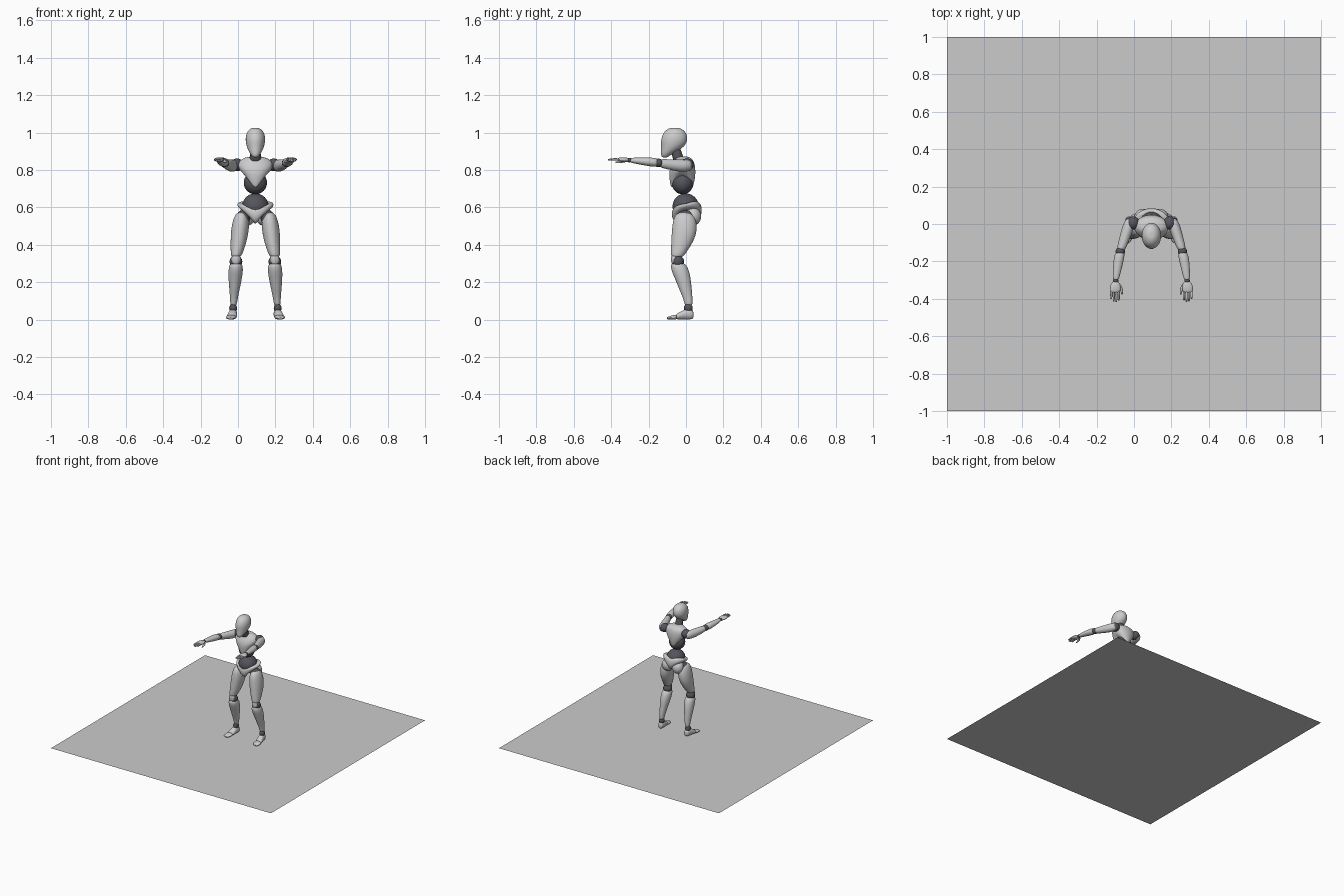
import bpy, bmesh, math
from mathutils import Vector

CX = 0.093          # the figure stands a little right of the floor centre
N = 16
dark = bpy.data.materials.new("dark_joint")
dark.diffuse_color = (0.09, 0.09, 0.11, 1)


def finish(name, bm, mirror=False, mat=None, levels=2):
    bmesh.ops.recalc_face_normals(bm, faces=bm.faces)
    me = bpy.data.meshes.new(name)
    bm.to_mesh(me)
    bm.free()
    for p in me.polygons:
        p.use_smooth = True
    ob = bpy.data.objects.new(name, me)
    ob.location.x = CX
    bpy.context.collection.objects.link(ob)
    if mat:
        me.materials.append(mat)
    if mirror:
        m = ob.modifiers.new("mirror", 'MIRROR')
        m.use_mirror_merge = False
    if levels:
        s = ob.modifiers.new("smooth", 'SUBSURF')
        s.levels = s.render_levels = levels
    return ob


def loft(name, rings, axis='z', sag=None, mirror=False, mat=None, levels=2):
    """Rings: (position on axis, centre a, centre b, radius a, radius b)."""
    bm = bmesh.new()
    loops = []
    for i, (h, a, b, ra, rb) in enumerate(rings):
        loop = []
        for k in range(N):
            t = math.tau * k / N
            u = a + ra * 1.025 * math.cos(t)
            v = b + rb * 1.025 * math.sin(t)
            w = h + (sag(t, i) if sag else 0)
            loop.append(bm.verts.new((u, v, w) if axis == 'z' else (u, w, v)))
        loops.append(loop)
    for p, q in zip(loops, loops[1:]):
        for k in range(N):
            bm.faces.new((p[k], p[(k + 1) % N], q[(k + 1) % N], q[k]))
    # rounded caps
    for loop in (loops[0], loops[-1]):
        c = sum((v.co for v in loop), Vector()) / N
        tip = bm.verts.new(c)
        for k in range(N):
            bm.faces.new((loop[k], loop[(k + 1) % N], tip))
    return finish(name, bm, mirror, mat, levels)


def ball(name, c, r, mirror=False, mat=dark):
    bm = bmesh.new()
    bmesh.ops.create_uvsphere(bm, u_segments=32, v_segments=16, radius=1)
    for v in bm.verts:
        v.co = Vector((v.co[i] * r[i] + c[i] for i in range(3)))
    return finish(name, bm, mirror, mat, 0)


# floor sheet
bpy.ops.mesh.primitive_plane_add(size=2)
bpy.context.object.name = "floor_sheet"

# head and neck
loft("head", [(0.868, 0, -0.112, 0.012, 0.014), (0.878, 0, -0.110, 0.022, 0.024),
              (0.90, 0, -0.090, 0.036, 0.044), (0.93, 0, -0.068, 0.048, 0.064),
              (0.96, 0, -0.063, 0.053, 0.071), (0.99, 0, -0.060, 0.050, 0.065),
              (1.013, 0, -0.060, 0.038, 0.049), (1.026, 0, -0.060, 0.018, 0.024)])
loft("neck", [(0.84, 0, -0.03, 0.036, 0.034), (0.87, 0, -0.045, 0.029, 0.028),
              (0.92, 0, -0.055, 0.027, 0.027)], mat=dark)


# rib cage: pointed front and back, arched open at the sides
def rib_sag(t, i):
    return 0.085 * abs(math.cos(t)) * (1, 0.95, 0.6, 0.2, 0, 0, 0)[i]


loft("chest", [(0.690, 0, -0.022, 0.056, 0.052), (0.705, 0, -0.022, 0.068, 0.061),
               (0.745, 0, -0.020, 0.080, 0.068), (0.790, 0, -0.020, 0.087, 0.071),
               (0.830, 0, -0.015, 0.096, 0.062), (0.855, 0, -0.010, 0.082, 0.048),
               (0.872, 0, -0.018, 0.042, 0.034)], sag=rib_sag)

# waist balls
ball("upper_waist", (0, -0.018, 0.732), (0.062, 0.058, 0.062))
ball("lower_waist", (0, -0.002, 0.605), (0.071, 0.070, 0.070))


# pelvis: low at the crotch, high over the hips, dipping at the front of the belt
def hip_sag(t, i):
    c, s = abs(math.cos(t)), math.sin(t)
    low = 0.085 * c + 0.015 * max(s, 0)
    top = 0.032 * c + 0.035 * max(s, 0)
    f = i / 5
    return low * (1 - f) + top * f


loft("pelvis", [(0.497, 0, 0.005, 0.032, 0.035), (0.508, 0, 0.004, 0.060, 0.062),
                (0.530, 0, 0.005, 0.084, 0.077), (0.555, 0, 0.005, 0.098, 0.081),
                (0.580, 0, 0.003, 0.096, 0.076), (0.588, 0, 0.002, 0.080, 0.068)],
     sag=hip_sag)
ball("buttock", (0.046, 0.035, 0.552), (0.045, 0.046, 0.050), True, None)

# legs
ball("hip_joint", (0.066, 0, 0.545), (0.038, 0.05, 0.04), True)
loft("thigh", [(0.335, 0.104, -0.047, 0.024, 0.030), (0.350, 0.101, -0.043, 0.031, 0.038),
               (0.40, 0.092, -0.025, 0.040, 0.054), (0.45, 0.086, -0.012, 0.046, 0.065),
               (0.50, 0.080, -0.007, 0.047, 0.066), (0.545, 0.076, -0.008, 0.040, 0.058),
               (0.572, 0.076, -0.008, 0.024, 0.038)], mirror=True)
ball("knee", (0.104, -0.043, 0.31), (0.034, 0.033, 0.033), True)
loft("knee_cap", [(0.295, 0.104, -0.064, 0.016, 0.012), (0.318, 0.104, -0.064, 0.026, 0.017),
                  (0.345, 0.103, -0.062, 0.022, 0.018)], mirror=True)
loft("shin", [(0.075, 0.117, 0.014, 0.017, 0.021), (0.11, 0.115, 0.011, 0.020, 0.024),
              (0.16, 0.112, -0.002, 0.027, 0.033), (0.22, 0.108, -0.017, 0.036, 0.042),
              (0.265, 0.105, -0.032, 0.039, 0.047), (0.292, 0.104, -0.040, 0.035, 0.042),
              (0.302, 0.104, -0.043, 0.025, 0.030)], mirror=True)
ball("ankle", (0.119, 0.012, 0.062), (0.021, 0.024, 0.024), True)
loft("foot", [(0.040, 0.117, 0.026, 0.013, 0.018), (0.030, 0.118, 0.029, 0.021, 0.027),
              (0.005, 0.120, 0.031, 0.023, 0.030), (-0.025, 0.124, 0.023, 0.025, 0.022),
              (-0.052, 0.128, 0.016, 0.028, 0.015)], axis='y', mirror=True)
loft("toes", [(-0.050, 0.128, 0.014, 0.028, 0.014), (-0.075, 0.131, 0.012, 0.029, 0.011),
              (-0.094, 0.133, 0.009, 0.022, 0.008), (-0.102, 0.134, 0.008, 0.012, 0.005)],
     axis='y', mirror=True)

# arms held forward
ball("shoulder", (0.098, 0.005, 0.828), (0.034, 0.036, 0.034), True)
loft("upper_arm", [(0.030, 0.110, 0.824, 0.020, 0.020), (0.012, 0.116, 0.823, 0.030, 0.031),
                   (-0.030, 0.128, 0.823, 0.032, 0.033), (-0.085, 0.146, 0.829, 0.028, 0.028),
                   (-0.130, 0.160, 0.835, 0.024, 0.024), (-0.140, 0.163, 0.836, 0.018, 0.018)],
     axis='y', mirror=True)
ball("elbow", (0.166, -0.147, 0.838), (0.025, 0.024, 0.023), True)
loft("forearm", [(-0.150, 0.167, 0.840, 0.021, 0.019), (-0.165, 0.170, 0.841, 0.027, 0.024),
                 (-0.200, 0.176, 0.844, 0.027, 0.023), (-0.250, 0.184, 0.848, 0.022, 0.018),
                 (-0.290, 0.189, 0.852, 0.017, 0.014), (-0.300, 0.190, 0.852, 0.012, 0.010)],
     axis='y', mirror=True)
ball("wrist", (0.191, -0.304, 0.853), (0.015, 0.015, 0.012), True)
loft("palm", [(-0.306, 0.191, 0.854, 0.016, 0.010), (-0.325, 0.193, 0.855, 0.027, 0.013),
              (-0.350, 0.194, 0.856, 0.029, 0.012), (-0.366, 0.195, 0.856, 0.026, 0.008)],
     axis='y', mirror=True)
for i, length in enumerate((0.050, 0.058, 0.054, 0.042)):
    x = 0.174 + 0.0135 * i
    loft(f"finger_{i + 1}", [(-0.360, x, 0.857, 0.006, 0.006),
                             (-0.360 - length * 0.5, x, 0.858, 0.0058, 0.0058),
                             (-0.360 - length * 0.9, x, 0.855, 0.005, 0.005),
                             (-0.360 - length, x, 0.854, 0.003, 0.003)],
         axis='y', mirror=True, levels=1)
loft("thumb", [(-0.318, 0.174, 0.851, 0.008, 0.008), (-0.340, 0.162, 0.846, 0.0085, 0.008),
               (-0.368, 0.157, 0.842, 0.006, 0.006), (-0.378, 0.157, 0.841, 0.003, 0.003)],
     axis='y', mirror=True, levels=1)
